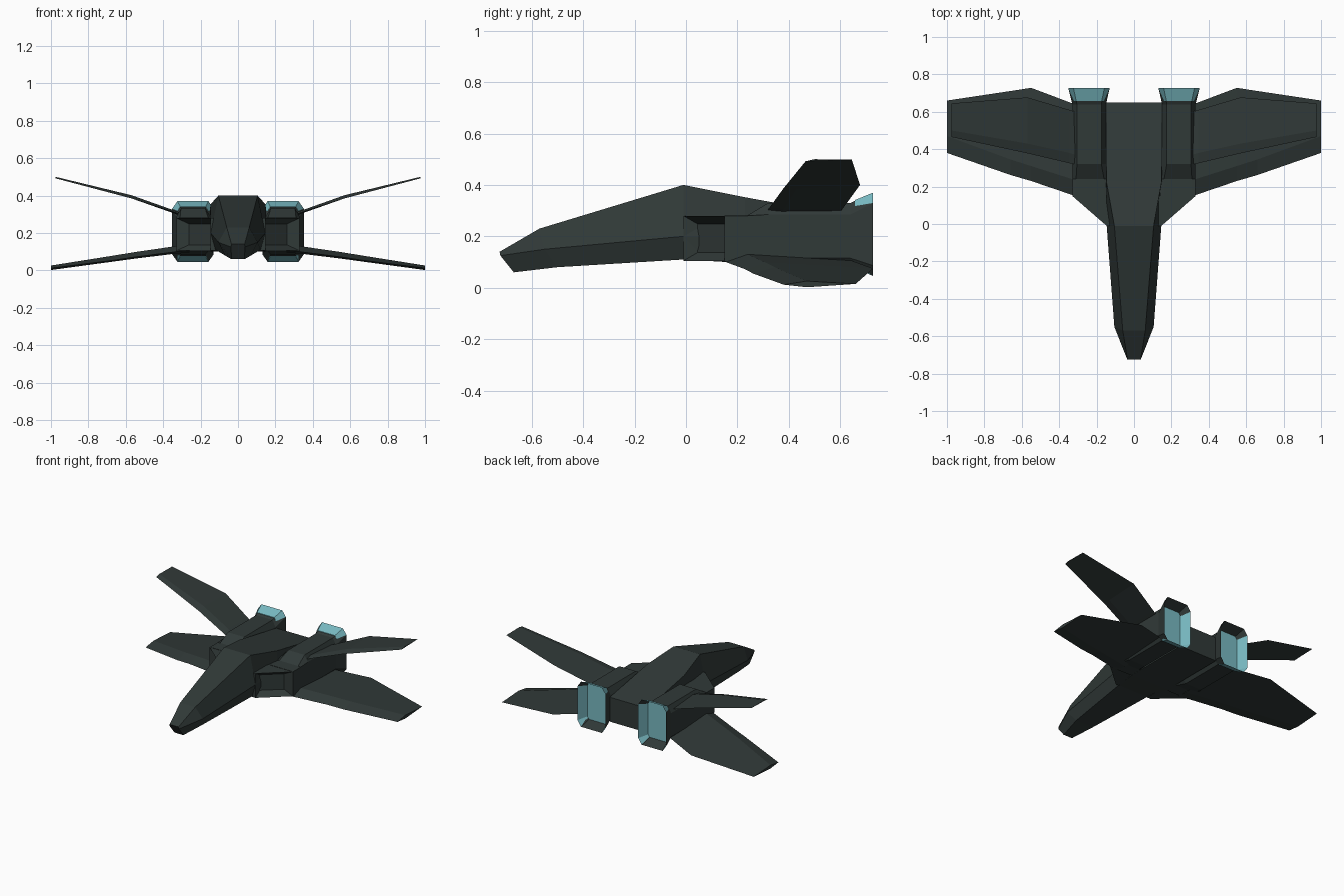
import bpy, bmesh

if "Cube" in bpy.data.objects:
    bpy.data.objects.remove(bpy.data.objects["Cube"], do_unlink=True)


def make_material(name, colour):
    m = bpy.data.materials.new(name)
    m.use_nodes = True
    m.diffuse_color = colour
    m.node_tree.nodes["Principled BSDF"].inputs["Base Color"].default_value = colour
    return m


HULL = make_material("dark slate hull", (0.030, 0.041, 0.039, 1))
GLOW = make_material("teal exhaust", (0.19, 0.49, 0.54, 1))


def loft(name, rings, mirror=True, finish=None):
    """Skin a list of equal-length point rings, cap both ends."""
    bm = bmesh.new()
    loops = [[bm.verts.new(p) for p in ring] for ring in rings]
    n = len(rings[0])
    for a, b in zip(loops, loops[1:]):
        for i in range(n):
            j = (i + 1) % n
            bm.faces.new((a[i], a[j], b[j], b[i]))
    bm.faces.new(loops[0])
    bm.faces.new(loops[-1])
    bmesh.ops.recalc_face_normals(bm, faces=bm.faces)
    if finish:
        finish(bm)
    mesh = bpy.data.meshes.new(name)
    bm.to_mesh(mesh)
    bm.free()
    mesh.materials.append(HULL)
    mesh.materials.append(GLOW)
    ob = bpy.data.objects.new(name, mesh)
    bpy.context.collection.objects.link(ob)
    if mirror:
        ob.modifiers.new("Mirror", 'MIRROR')
    return ob


# Fuselage: six-sided sections with top, middle and bottom (half width, y, z)
def hull_ring(top, mid, low):
    right = [top, mid, low]
    return right + [(-x, y, z) for x, y, z in reversed(right)]


loft("fuselage", [
    hull_ring((.035, -.725, .14), (.037, -.722, .125), (.035, -.67, .06)),
    hull_ring((.06, -.57, .23), (.105, -.55, .15), (.07, -.50, .08)),
    hull_ring((.105, -.01, .40), (.146, -.01, .20), (.12, -.01, .11)),
    hull_ring((.148, .23, .352), (.15, .23, .20), (.15, .16, .10)),
    hull_ring((.15, .65, .275), (.15, .65, .20), (.15, .65, .10)),
], mirror=False)


# Shoulder intakes: wedge with a funnel sunk in the slanted face
def sink_intake(bm):
    slant = max(bm.faces, key=lambda f: f.normal.x - f.normal.y)
    bmesh.ops.inset_individual(bm, faces=[slant], thickness=.045, depth=-.045)


plan = [(.12, -.01), (.146, -.01), (.33, .15), (.12, .15)]
loft("shoulder_intake", [[(x, y, z) for x, y in plan] for z in (.105, .28)],
     finish=sink_intake)


# Engine nacelles: chamfered boxes with a flared, hollow tail
def box_ring(y, x0, x1, z0, z1, cx, cz0, cz1):
    return [(x, y, z) for x, z in (
        (x0 + cx, z1), (x1 - cx, z1), (x1, z1 - cz1), (x1, z0 + cz0),
        (x1 - cx, z0), (x0 + cx, z0), (x0, z0 + cz0), (x0, z1 - cz1))]


def hollow_tail(bm):
    tail = max(bm.faces, key=lambda f: f.calc_center_median().y)
    walls = bmesh.ops.inset_individual(bm, faces=[tail], thickness=.032, depth=-.07)
    for f in walls["faces"] + [tail]:
        f.material_index = 1


loft("engine_nacelle", [
    box_ring(.15, .14, .33, .10, .282, .02, .002, .002),
    box_ring(.24, .14, .33, .10, .282, .02, .002, .002),
    box_ring(.32, .15, .33, .085, .33, .025, .03, .045),
    box_ring(.64, .15, .33, .085, .33, .025, .03, .045),
    box_ring(.728, .13, .352, .046, .37, .028, .04, .04),
], finish=hollow_tail)


# Wings: sections of leading edge, crest, trailing edge and belly
def wing_ring(x, lead, crest, trail, thick):
    belly = (crest[0], crest[1] - thick)
    return [(x, *p) for p in (lead, crest, trail, belly)]


loft("lower_wing", [
    wing_ring(.26, (.13, .105), (.22, .135), (.62, .112), .04),
    wing_ring(.33, (.155, .10), (.24, .13), (.645, .105), .04),
    wing_ring(.55, (.23, .072), (.31, .098), (.728, .075), .035),
    wing_ring(.66, (.262, .055), (.345, .08), (.711, .06), .032),
    wing_ring(1.0, (.38, .012), (.47, .026), (.66, .015), .024),
])

loft("upper_wing", [
    wing_ring(.28, (.31, .29), (.36, .30), (.59, .285), .02),
    wing_ring(.345, (.325, .312), (.38, .322), (.61, .308), .016),
    wing_ring(.57, (.378, .385), (.43, .402), (.677, .400), .016),
    wing_ring(.975, (.465, .492), (.50, .500), (.645, .498), .006),
])
